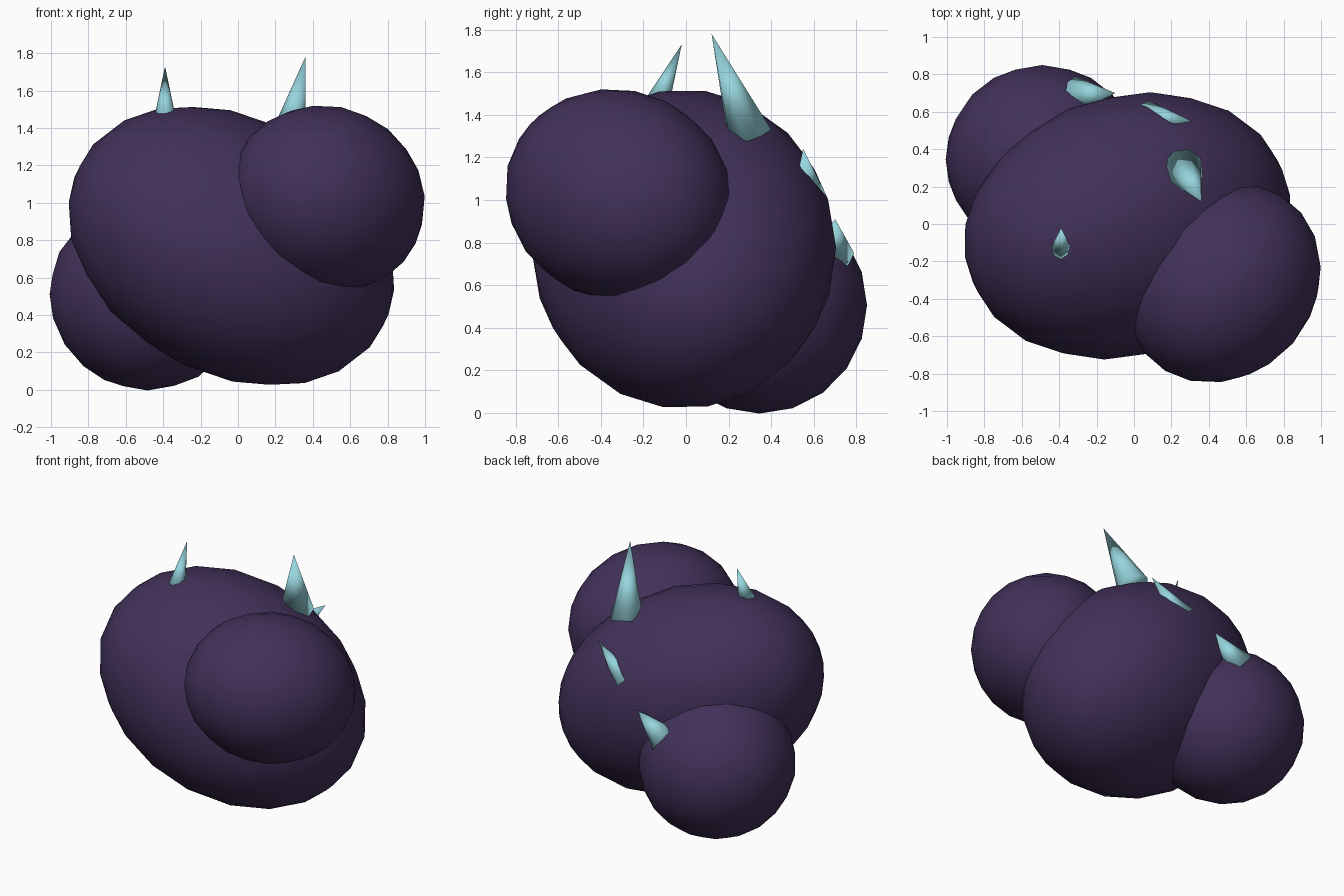
import bpy
from mathutils import Vector, Matrix

cube = bpy.data.objects.get("Cube")
if cube:
    bpy.data.objects.remove(cube)


def make_material(name, colour):
    mat = bpy.data.materials.new(name)
    mat.use_nodes = True
    mat.diffuse_color = (*colour, 1)
    bsdf = mat.node_tree.nodes["Principled BSDF"]
    bsdf.inputs["Base Color"].default_value = (*colour, 1)
    bsdf.inputs["Roughness"].default_value = 0.8
    return mat


purple = make_material("dark purple", (0.054, 0.031, 0.1))
teal = make_material("pale teal", (0.31, 0.67, 0.73))


def finish(obj, name, mat):
    obj.name = name
    obj.data.materials.append(mat)
    bpy.ops.object.shade_smooth()


def lobe(name, centre, radii, long_axis, short_axis):
    """Low-poly ellipsoid whose first radius follows long_axis, third short_axis."""
    bpy.ops.mesh.primitive_ico_sphere_add(subdivisions=3, radius=1)
    obj = bpy.context.object
    x = Vector(long_axis).normalized()
    y = Vector(short_axis).cross(x).normalized()
    z = x.cross(y)
    turn = Matrix((x, y, z)).transposed().to_4x4()
    obj.data.transform(turn @ Matrix.Diagonal((*radii, 1)))
    obj.location = centre
    finish(obj, name, purple)


def spike(name, base, tip, radius):
    """Cone running from a buried base centre to its tip."""
    base, tip = Vector(base), Vector(tip)
    axis = tip - base
    bpy.ops.mesh.primitive_cone_add(vertices=8, radius1=radius, radius2=0,
                                    depth=axis.length)
    obj = bpy.context.object
    obj.rotation_euler = axis.to_track_quat('Z', 'Y').to_euler()
    obj.location = (base + tip) / 2
    finish(obj, name, teal)


# Rounded body lobes
lobe("main_lobe", (-0.035, -0.01, 0.77), (0.935, 0.725, 0.663),
     (1, 0.23, -0.53), (1, -1.19, 1.35))
lobe("front_lobe", (0.475, -0.315, 1.02), (0.57, 0.495, 0.495),
     (0.62, 0.72, -0.3), (0, 0, 1))
lobe("back_lobe", (-0.49, 0.345, 0.505), (0.52, 0.505, 0.505),
     (1, 0, -0.5), (0, 0, 1))

# Crystal spikes
spike("right_spike", (-0.39, -0.15, 1.42), (-0.39, -0.02, 1.73), 0.065)
spike("tall_spike", (0.26, 0.3, 1.3), (0.36, 0.12, 1.78), 0.11)
spike("rear_spike", (0.07, 0.58, 1.02), (0.31, 0.55, 1.24), 0.08)
spike("low_spike", (-0.31, 0.69, 0.75), (-0.1, 0.7, 0.91), 0.1)
